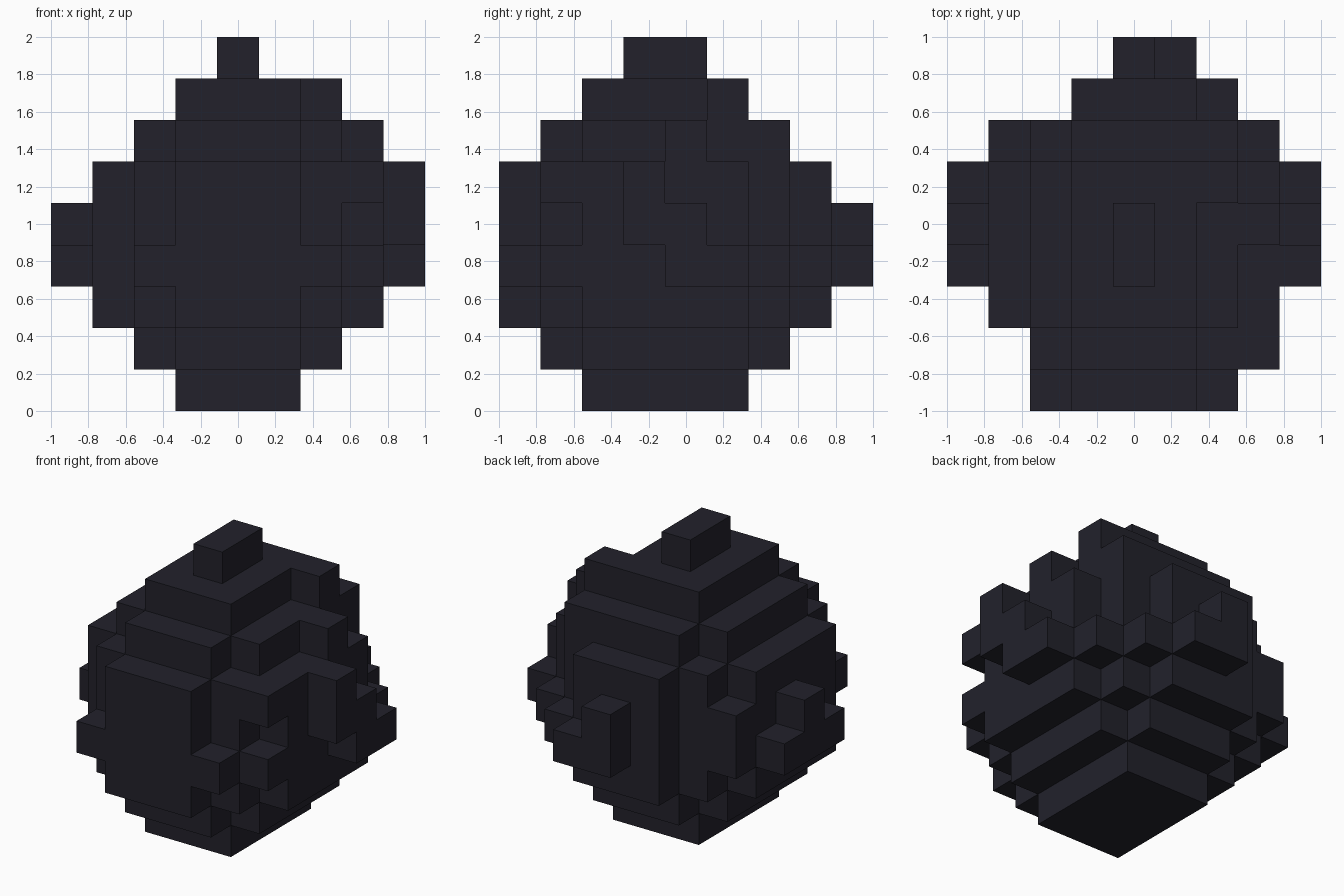
import bpy, bmesh
from itertools import product
from mathutils import Vector

if "Cube" in bpy.data.objects:
    bpy.data.objects.remove(bpy.data.objects["Cube"], do_unlink=True)

GRID = 9
CELL = 2 / GRID
cells = set()


def box(xs, ys, zs):
    """Fill a block of cells; each range is (first, last) inclusive."""
    cells.update(product(*(range(a, b + 1) for a, b in (xs, ys, zs))))


def bump(x, y, z, height=1):
    """Add one cell, or a short column of cells."""
    box((x, x), (y, y), (z, z + height - 1))


# Stepped round body: stacked blocks, mirrored between the y and z directions
WIDE, MID, SLIM = (1, 7), (2, 6), (3, 5)
for width, long, short in ((SLIM, (0, 7), (2, 5)), (SLIM, (1, 6), (1, 6)),
                           (MID, (1, 6), (2, 5)), (WIDE, (2, 5), (2, 5))):
    box(width, long, short)
    box(width, short, long)

# Lumps on the top
box((4, 4), (3, 4), (8, 8))
bump(6, 5, 7)
bump(6, 6, 6)
bump(7, 4, 6)

# Lumps on the +x side, a diagonal staircase
bump(8, 3, 4, 2)
bump(8, 4, 3, 2)
bump(8, 5, 3)

# Lumps on the -x side
bump(0, 3, 3)
bump(0, 4, 3, 2)
bump(0, 5, 3)
bump(1, 6, 3, 2)

# Lumps on the front
for x in MID:
    bump(x, 0, 3)
bump(7, 1, 3)
bump(7, 1, 5)

# Lumps on the back
bump(7, 6, 3)
bump(6, 7, 3)
bump(5, 8, 3)
bump(4, 8, 3, 2)

# Outer skin: one quad wherever a filled cell meets an empty one
bm = bmesh.new()
offset = Vector((-1, -1, 0))
for cell in sorted(cells):
    for axis, side in product(range(3), (0, 1)):
        neighbour = list(cell)
        neighbour[axis] += 2 * side - 1
        if tuple(neighbour) in cells:
            continue
        u, v = (axis + 1) % 3, (axis + 2) % 3
        corners = []
        for du, dv in ((0, 0), (1, 0), (1, 1), (0, 1)):
            p = Vector(cell)
            p[axis] += side
            p[u] += du
            p[v] += dv
            corners.append(bm.verts.new(p * CELL + offset))
        bm.faces.new(corners if side else corners[::-1])
bmesh.ops.remove_doubles(bm, verts=bm.verts, dist=CELL / 100)

mesh = bpy.data.meshes.new("blocky_rock")
bm.to_mesh(mesh)
bm.free()
rock = bpy.data.objects.new("blocky_rock", mesh)
bpy.context.collection.objects.link(rock)

# Dark stone colour
stone = bpy.data.materials.new("dark_stone")
stone.use_nodes = True
colour = (0.016, 0.0155, 0.024, 1)
stone.diffuse_color = colour
stone.node_tree.nodes["Principled BSDF"].inputs["Base Color"].default_value = colour
mesh.materials.append(stone)
